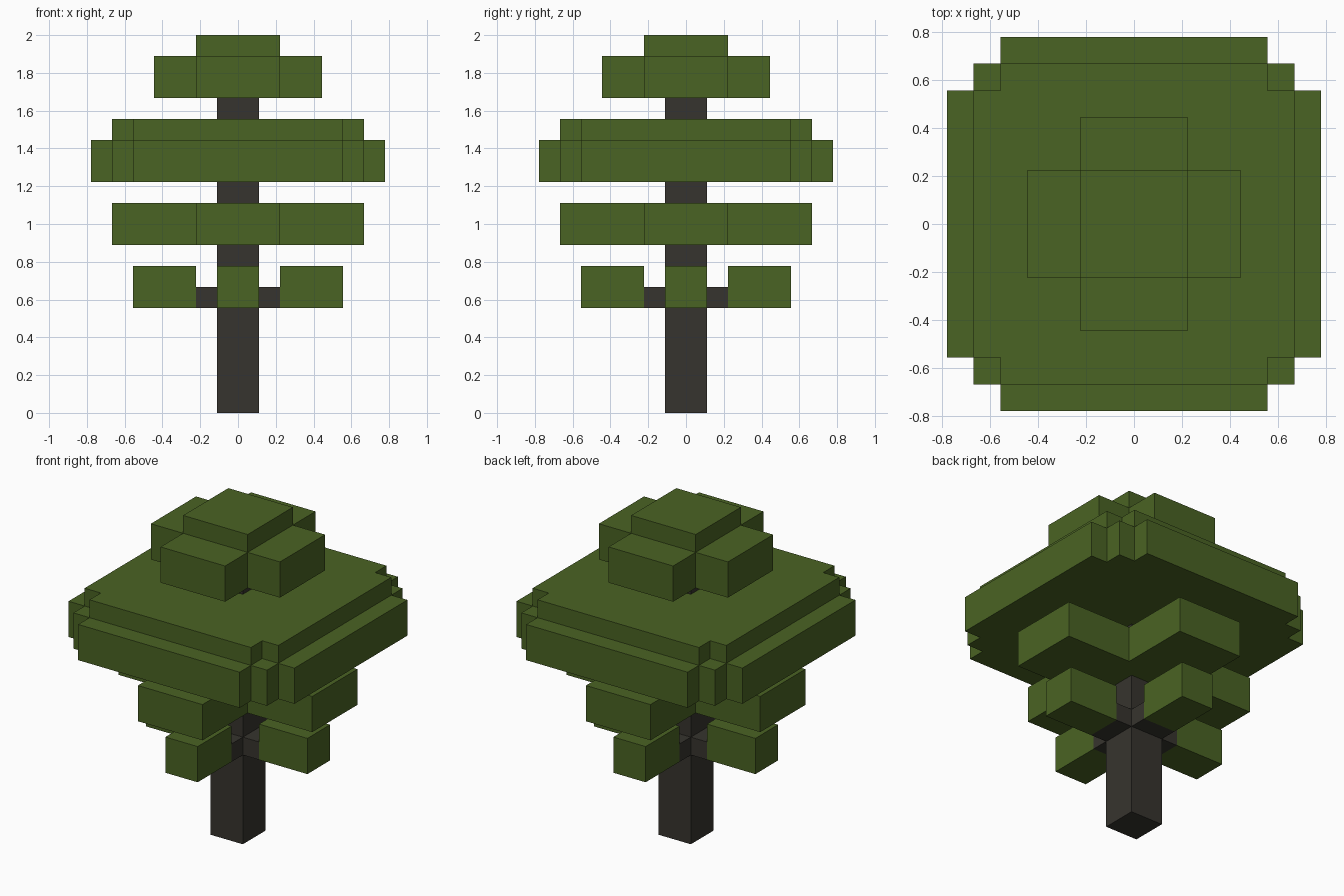
import bpy
import bmesh

U = 1 / 9  # one block unit; the tree is 18 units tall

cube = bpy.data.objects.get("Cube")
if cube:
    bpy.data.objects.remove(cube, do_unlink=True)


def make_material(name, color):
    mat = bpy.data.materials.new(name)
    mat.use_nodes = True
    mat.diffuse_color = color
    bsdf = next(n for n in mat.node_tree.nodes if n.type == 'BSDF_PRINCIPLED')
    bsdf.inputs["Base Color"].default_value = color
    bsdf.inputs["Roughness"].default_value = 0.9
    return mat


leaf_green = make_material("leaf green", (0.0685, 0.125, 0.0168, 1))
dark_bark = make_material("dark bark", (0.037, 0.0343, 0.0273, 1))


def prism(name, outline, z0, z1, mat):
    """Extrude a flat outline (in block units) from z0 to z1."""
    bm = bmesh.new()
    base = bm.faces.new([bm.verts.new((x * U, y * U, z0 * U)) for x, y in outline])
    top = bmesh.ops.extrude_face_region(bm, geom=[base], use_keep_orig=True)
    verts = [v for v in top["geom"] if isinstance(v, bmesh.types.BMVert)]
    bmesh.ops.translate(bm, verts=verts, vec=(0, 0, (z1 - z0) * U))
    bmesh.ops.recalc_face_normals(bm, faces=bm.faces[:])
    mesh = bpy.data.meshes.new(name)
    bm.to_mesh(mesh)
    bm.free()
    mesh.materials.append(mat)
    obj = bpy.data.objects.new(name, mesh)
    bpy.context.collection.objects.link(obj)
    return obj


def turned(points, times):
    """Rotate points by quarter turns about the trunk."""
    for _ in range(times):
        points = [(-y, x) for x, y in points]
    return points


def four_fold(quadrant):
    """Repeat one quadrant's corner points around the trunk."""
    return [p for i in range(4) for p in turned(quadrant, i)]


def cross(length, width):
    return four_fold([(length, width), (width, width), (width, length)])


# Trunk and its four short branches
prism("trunk", four_fold([(1, 1)]), 0, 16, dark_bark)
prism("branches", cross(2, 1), 5, 6, dark_bark)

# Four separate leaf clumps at the branch ends
clump = [(2, -1), (5, -1), (5, 1), (2, 1)]
for i, side in enumerate(("left", "back", "right", "front")):
    prism(f"leaf_clump_{side}", turned(clump, i), 5, 7, leaf_green)

# Cross-shaped lower tier
prism("lower_leaf_tier", cross(6, 2), 8, 10, leaf_green)

# Wide middle tier with stepped corners, and its smaller cap
prism("wide_leaf_tier", four_fold([(7, 5), (6, 5), (6, 6), (5, 6), (5, 7)]),
      11, 13, leaf_green)
prism("wide_leaf_tier_cap", cross(6, 5), 13, 14, leaf_green)

# Crown cross and top block
prism("crown_leaves", cross(4, 2), 15, 17, leaf_green)
prism("crown_top", four_fold([(2, 2)]), 17, 18, leaf_green)
